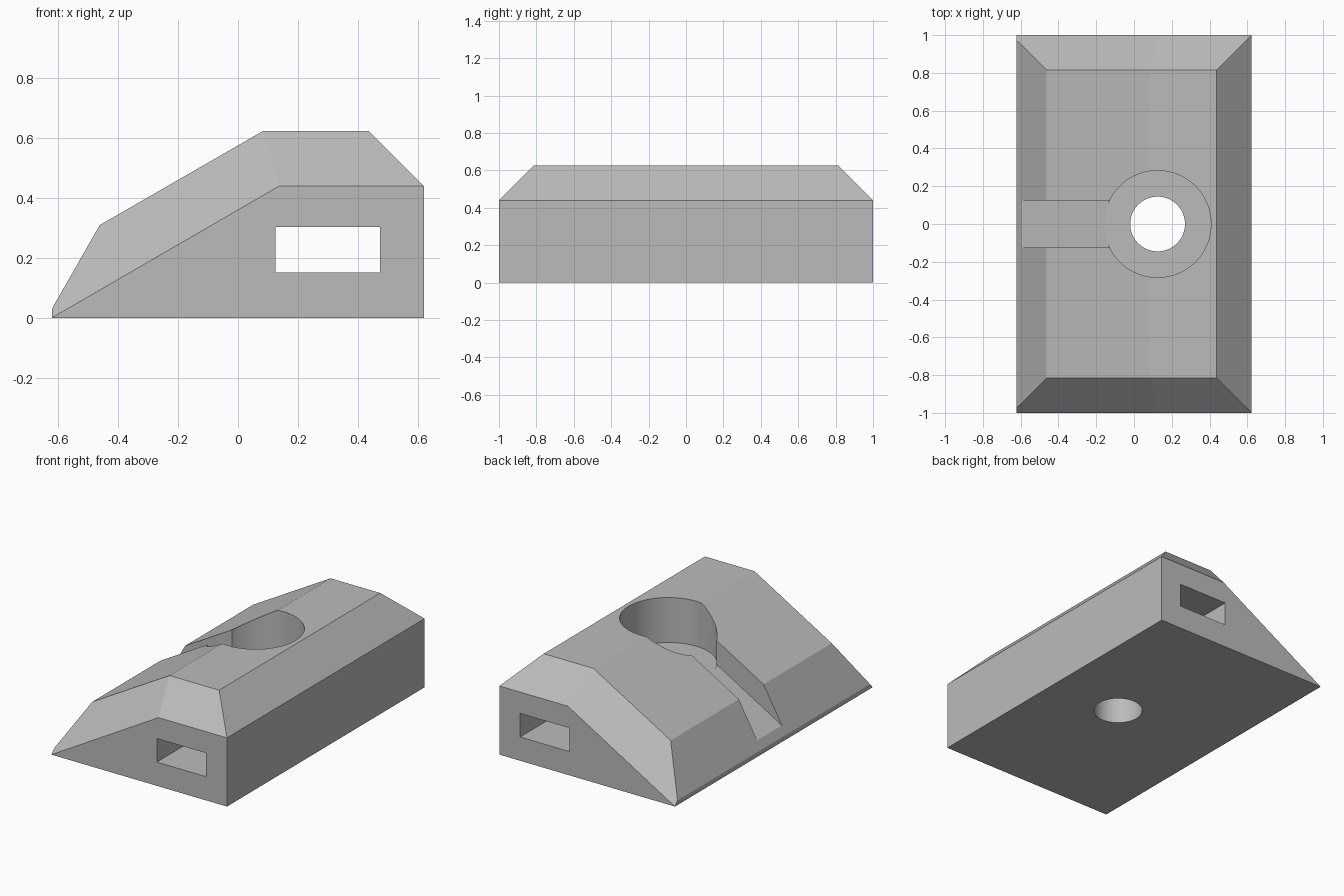
import bpy
import bmesh
from math import radians
from mathutils import Matrix

default = bpy.data.objects.get("Cube")
if default:
    bpy.data.objects.remove(default, do_unlink=True)

grey = bpy.data.materials.new("plain_grey")
grey.use_nodes = True
grey.diffuse_color = (0.5, 0.5, 0.5, 1)
grey.node_tree.nodes["Principled BSDF"].inputs["Base Color"].default_value = (0.5, 0.5, 0.5, 1)


def finish(bm, name):
    bmesh.ops.recalc_face_normals(bm, faces=bm.faces)
    mesh = bpy.data.meshes.new(name)
    bm.to_mesh(mesh)
    bm.free()
    mesh.materials.append(grey)
    obj = bpy.data.objects.new(name, mesh)
    bpy.context.collection.objects.link(obj)
    return obj


def prism(name, profile, half_width):
    """Extrude an (x, z) profile across y."""
    bm = bmesh.new()
    face = bm.faces.new([bm.verts.new((x, -half_width, z)) for x, z in profile])
    new = bmesh.ops.extrude_face_region(bm, geom=[face])["geom"]
    bmesh.ops.translate(bm, vec=(0, 2 * half_width, 0),
                        verts=[v for v in new if isinstance(v, bmesh.types.BMVert)])
    return finish(bm, name)


def drill(name, radius, bottom, top):
    bm = bmesh.new()
    bmesh.ops.create_cone(bm, cap_ends=True, segments=64, radius1=radius, radius2=radius,
                          depth=top - bottom,
                          matrix=Matrix.Translation((0.125, 0, (top + bottom) / 2)))
    return finish(bm, name)


# Wedge body: end outline, small nose lip and inset ridge, mirrored in y
rings = {
    1.0: [(-0.622, 0), (0.622, 0), (0.622, 0.44), (0.137, 0.44)],
    0.974: [(-0.622, 0.03)],
    0.815: [(0.437, 0.625), (0.085, 0.625), (-0.462, 0.31)],
}
bm = bmesh.new()
for y, points in rings.items():
    for side in (-1, 1):
        for x, z in points:
            bm.verts.new((x, side * y, z))
bmesh.ops.convex_hull(bm, input=bm.verts)
bmesh.ops.dissolve_limit(bm, angle_limit=radians(2), verts=bm.verts, edges=bm.edges)
body = finish(bm, "wedge_body")

# Cutters: lengthwise slot, sloping channel, wide bore and through hole
cutters = [
    prism("slot_cutter", [(0.125, 0.152), (0.475, 0.152), (0.475, 0.303), (0.125, 0.303)], 1.2),
    prism("channel_cutter", [(-0.8, -0.038), (0, 0.424), (0, 0.8), (-0.8, 0.8)], 0.125),
    drill("bore_cutter", 0.283, 0.337, 0.9),
    drill("hole_cutter", 0.145, -0.2, 0.5),
]
bpy.ops.object.select_all(action="DESELECT")
bpy.context.view_layer.objects.active = body
body.select_set(True)
for cutter in cutters:
    cutter.hide_render = True
    cut = body.modifiers.new(cutter.name, "BOOLEAN")
    cut.operation = "DIFFERENCE"
    cut.solver = "EXACT"
    cut.object = cutter
    bpy.ops.object.modifier_apply(modifier=cut.name)
    bpy.data.objects.remove(cutter, do_unlink=True)

bpy.ops.object.shade_smooth_by_angle(angle=radians(20))
